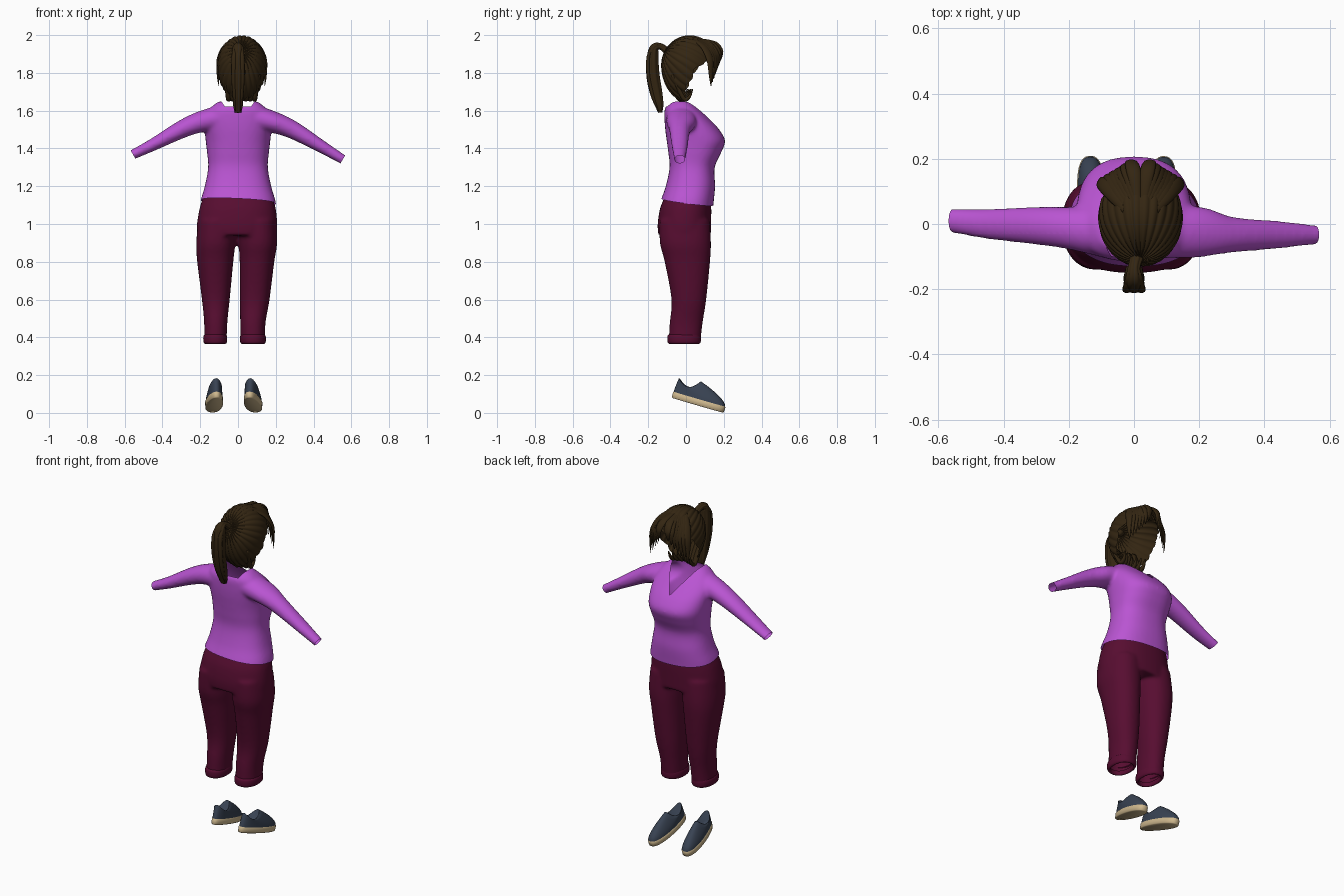
import bpy, bmesh, math
from mathutils import Vector, Matrix

if "Cube" in bpy.data.objects:
    bpy.data.objects.remove(bpy.data.objects["Cube"])


def material(name, rgb):
    m = bpy.data.materials.new(name)
    m.diffuse_color = (*rgb, 1)
    m.use_nodes = True
    m.node_tree.nodes["Principled BSDF"].inputs["Base Color"].default_value = m.diffuse_color
    return m


PURPLE = material("orchid purple", (0.49, 0.09, 0.65))
MAROON = material("dark maroon", (0.095, 0.004, 0.030))
BROWN = material("dark brown", (0.034, 0.019, 0.006))
SLATE = material("slate blue", (0.040, 0.055, 0.085))
TAN = material("tan rubber", (0.62, 0.48, 0.27))


def finish(name, bm, mat, normals=True):
    if normals:
        bmesh.ops.recalc_face_normals(bm, faces=bm.faces)
    me = bpy.data.meshes.new(name)
    bm.to_mesh(me)
    bm.free()
    me.materials.append(mat)
    ob = bpy.data.objects.new(name, me)
    bpy.context.collection.objects.link(ob)
    for p in me.polygons:
        p.use_smooth = True
    return ob


def resample(rows, steps):
    # Catmull-Rom through rows of numbers
    out, last = [], len(rows) - 1
    for i in range(last):
        p0, p1, p2, p3 = (rows[max(0, min(last, i + k))] for k in (-1, 0, 1, 2))
        for s in range(steps):
            t = s / steps
            out.append([0.5 * (2 * b + (c - a) * t + (2 * a - 5 * b + 4 * c - d) * t * t
                               + (3 * b - a - 3 * c + d) * t ** 3)
                        for a, b, c, d in zip(p0, p1, p2, p3)])
    return out + [list(rows[-1])]


def skin(bm, rings, cap_start=True, cap_end=True):
    vs = [[bm.verts.new(p) for p in r] for r in rings]
    n = len(vs[0])
    for a, b in zip(vs, vs[1:]):
        for i in range(n):
            bm.faces.new((a[i], a[(i + 1) % n], b[(i + 1) % n], b[i]))
    if cap_start:
        bm.faces.new(vs[0][::-1])
    if cap_end:
        bm.faces.new(vs[-1])


def loft(bm, rows, side, n=28, steps=5, power=2.0, axis=None, lobes=0, caps=True):
    # rows: x, y, z, half width along side, half width across it
    pts = resample(rows, steps)
    rings = []
    for i, p in enumerate(pts):
        c = Vector(p[:3])
        t = Vector(axis) if axis else (Vector(pts[min(i + 1, len(pts) - 1)][:3])
                                       - Vector(pts[max(i - 1, 0)][:3])).normalized()
        a = Vector(side)
        a = (a - t * a.dot(t)).normalized()
        b = t.cross(a)
        ring = []
        for k in range(n):
            w = math.tau * k / n
            f = 1 - 0.12 * (1 - abs(math.sin(lobes * w / 2))) if lobes else 1
            cw, sw = math.cos(w), math.sin(w)
            ring.append(c + a * math.copysign(abs(cw) ** (2 / power), cw) * p[3] * f
                        + b * math.copysign(abs(sw) ** (2 / power), sw) * p[4] * f)
        rings.append(ring)
    skin(bm, rings, caps, caps)


def upright(bm, rows, power=2.0, caps=True):
    # rows: z, x min, x max, y min, y max
    loft(bm, [((x0 + x1) / 2, (y0 + y1) / 2, z, (x1 - x0) / 2, (y1 - y0) / 2)
              for z, x0, x1, y0, y1 in rows], (1, 0, 0), 40, 5, power, (0, 0, 1), 0, caps)


def fuse(name, bm, mat):
    # merge overlapping volumes into one smooth skin, return it for cutting
    ob = finish(name, bm, mat)
    bpy.context.view_layer.objects.active = ob
    r = ob.modifiers.new("merge", 'REMESH')
    r.mode, r.voxel_size = 'VOXEL', 0.009
    s = ob.modifiers.new("soften", 'SMOOTH')
    s.factor, s.iterations = 0.5, 8
    for m in ("merge", "soften"):
        bpy.ops.object.modifier_apply(modifier=m)
    out = bmesh.new()
    out.from_mesh(ob.data)
    bpy.data.objects.remove(ob)
    return out


def cut(bm, co, no, clear=True):
    bmesh.ops.bisect_plane(bm, geom=bm.verts[:] + bm.edges[:] + bm.faces[:], dist=1e-5,
                           plane_co=co, plane_no=no, clear_outer=clear)


# Sweater: torso and sleeves fused, then opened at hem, cuffs and neck
bm = bmesh.new()
upright(bm, [(z, -w, w, b, f) for z, w, b, f in (
    (1.05, .207, -.15, .14), (1.12, .199, -.135, .147), (1.2, .176, -.107, .154),
    (1.3, .158, -.087, .152), (1.38, .164, -.094, .187), (1.44, .171, -.102, .207),
    (1.5, .177, -.11, .176), (1.56, .177, -.114, .12), (1.61, .15, -.112, .068),
    (1.648, .105, -.085, .025))], 2.4)
sleeves = (
    [(-.08, -.025, 1.565, .08, .068), (-.2, -.012, 1.54, .065, .056), (-.3, -.005, 1.5, .058, .047),
     (-.45, 0, 1.42, .046, .033), (-.556, .01, 1.368, .037, .026), (-.6, .012, 1.347, .036, .025)],
    [(.08, -.025, 1.565, .08, .068), (.2, -.025, 1.535, .078, .056), (.3, -.033, 1.493, .055, .047),
     (.45, -.033, 1.405, .042, .033), (.555, -.033, 1.342, .03, .026), (.6, -.033, 1.315, .03, .025)])
for rows in sleeves:
    loft(bm, rows, (0, 1, 0))
bm = fuse("sweater draft", bm, PURPLE)
cut(bm, (0, 0, 1.118), (-.05, -.13, -1))
cut(bm, (-.557, 0, 1.37), (-.87, 0, -.5))
cut(bm, (.555, 0, 1.342), (.86, 0, -.52))
for sx in (-1, 1):
    cut(bm, (0, 0, 1.52), (sx, 0, -.68), False)
cut(bm, (0, -.03, 0), (0, 1, 0), False)
cut(bm, (0, 0, 1.622), (0, 0, 1), False)
hole = []
for f in bm.faces:
    c = f.calc_center_median()
    if abs(c.x) < .68 * (c.z - 1.52) and (c.y > -.03 or c.z > 1.622):
        hole.append(f)
bmesh.ops.delete(bm, geom=hole, context='FACES')
finish("sweater", bm, PURPLE, False)

# Trousers: hips and two legs fused, open at waist and ankles
bm = bmesh.new()
upright(bm, [(1.19, -.175, .17, -.1, .12), (1.14, -.186, .183, -.115, .13),
             (1.08, -.204, .2, -.138, .134), (1.0, -.217, .208, -.15, .133),
             (.94, -.214, .206, -.147, .132)], 2.3)
legs = (
    [(1.02, -.21, -.005, -.14, .125), (.9, -.221, -.014, -.138, .132), (.8, -.216, -.025, -.113, .127),
     (.6, -.191, -.044, -.077, .107), (.47, -.179, -.057, -.087, .087), (.34, -.181, -.061, -.093, .072)],
    [(1.02, .0, .2, -.14, .125), (.9, .004, .207, -.138, .132), (.8, .009, .192, -.113, .127),
     (.6, .01, .167, -.077, .107), (.47, .012, .145, -.087, .087), (.34, .015, .143, -.093, .072)])
for rows in legs:
    upright(bm, rows, 2.2)
bm = fuse("trousers draft", bm, MAROON)
cut(bm, (0, 0, 1.15), (0, 0, 1))
cut(bm, (0, 0, .375), (0, 0, -1))
finish("trousers", bm, MAROON, False)

# Rolled trouser cuffs
for side, x0, x1 in (("left", -.183, -.058), ("right", .011, .147)):
    bm = bmesh.new()
    upright(bm, [(z, x0 + d, x1 - d, -.098 + d, .078 - d) for z, d in (
        (.416, .008), (.408, .001), (.392, -.001), (.374, .001), (.366, .008),
        (.37, .016), (.39, .018))], 2.2, False)
    finish(side + " trouser cuff", bm, MAROON)


# Slip-on shoes, modelled flat then tipped toe-down
def outline(a, z, grow=0.0):
    y = .143 - (.143 + grow) * math.cos(a)
    s = math.sin(a)
    return Vector((math.copysign(abs(s) ** .8, s) * (.037 + .013 * y / .286 + grow), y, z))


def collar(a, z=None, shrink=0.0):
    c = math.cos(a)
    top = .08 + (.03 if c > 0 else .045) * c * c
    return Vector((math.sin(a) * (.034 - shrink), .068 - (.06 - shrink) * c,
                   top if z is None else z))


angles = [math.tau * i / 48 for i in range(48)]
for side, x, yaw in (("left", -.112, 5), ("right", .06, -7)):
    place = (Matrix.Translation((x, -.075, .08)) @ Matrix.Rotation(math.radians(yaw), 4, 'Z')
             @ Matrix.Rotation(math.radians(-16), 4, 'X'))
    bm = bmesh.new()
    skin(bm, [[outline(a, z, g) for a in angles] for z, g in (
        (0, -.004), (.004, .001), (.03, .002), (.035, -.002))])
    bm.transform(place)
    sole = finish(side + " shoe sole", bm, TAN)
    bpy.ops.object.select_all(action='DESELECT')
    sole.select_set(True)
    bpy.context.view_layer.objects.active = sole
    bpy.ops.object.shade_smooth_by_angle(angle=math.radians(50))
    bm = bmesh.new()
    rings = []
    for i in range(9):
        t = i / 8
        ring = []
        for a in angles:
            o, c = outline(a, .033, -.001), collar(a)
            p = o.lerp(c, t ** 1.7)
            p.z = o.z + (c.z - o.z) * t
            ring.append(p)
        rings.append(ring)
    rings.append([collar(a, None, .004) for a in angles])
    rings.append([collar(a, .042, .005) for a in angles])
    skin(bm, rings, False, True)
    bm.transform(place)
    finish(side + " shoe upper", bm, SLATE)

# Hair cap: combed ridges run from the ponytail root round to an open face
bm = bmesh.new()
u, v, w = Vector((0, -.87, .49)), Vector((0, .49, .87)), Vector((1, 0, 0))
rings = []
for i in range(1, 25):
    ring = []
    for k in range(208):
        phi = math.tau * k / 208
        c = math.cos(phi)
        edge = math.radians(103 + (28 if c > 0 else -3) * abs(c) + 2.5 * math.sin(11 * phi))
        th = edge * i / 24
        d = u * math.cos(th) + (v * c + w * math.sin(phi)) * math.sin(th)
        d *= .965 + .035 * abs(math.sin(13 * phi))
        drop = 1.25 if d.z < 0 else 1
        ring.append((.02 + d.x * .13, .02 + d.y * .152, 1.84 + d.z * .16 * drop))
    rings.append(ring)
skin(bm, rings, True, False)
finish("hair cap", bm, BROWN)

# Fringe: locks parted near the middle, longer towards the temples
bm = bmesh.new()
for s in (-1, 1):
    for i in range(7):
        t = i / 6
        end_x = .02 + s * (.03 + .095 * t)
        loft(bm, [(.02 + s * (.01 + .035 * t), .07 - .03 * t, 1.978, .012, .006),
                  (.02 + s * (.02 + .07 * t), .155 - .06 * t, 1.958 - .02 * t, .022, .009),
                  (.02 + s * (.028 + .093 * t), .188 - .062 * t, 1.92 - .05 * t, .02, .008),
                  (end_x, .187 - .056 * t, 1.885 - .10 * t, .011, .005),
                  (end_x - s * .004, .178 - .046 * t, 1.855 - .125 * t, .002, .001)],
             (1, -s * t * 1.8, 0), 10, 5)
finish("fringe locks", bm, BROWN)

# Nape hair gathered below the cap
bm = bmesh.new()
for i in range(7):
    x = .02 + (i - 3) * .024
    b = abs(i - 3) * .009
    loft(bm, [(x * 1.15, -.1 + b, 1.79, .016, .008), (x, -.062 + b, 1.71, .017, .012),
              (x * .95, -.035 + b, 1.66, .014, .012), (x * .95, -.008 + b, 1.675, .011, .008),
              (x, .008 + b, 1.715, .004, .003)], (1, 0, 0), 10, 4)
finish("nape hair", bm, BROWN)

# Ponytail with a tied root and grooved strands
bm = bmesh.new()
loft(bm, [(.01, -.10, 1.915, .022, .02), (0, -.135, 1.94, .02, .018), (0, -.168, 1.93, .03, .026),
          (0, -.177, 1.87, .034, .033), (0, -.174, 1.78, .034, .037), (0, -.157, 1.69, .03, .034),
          (0, -.142, 1.63, .027, .024), (0, -.137, 1.59, .018, .012)], (1, 0, 0), 48, 6, lobes=8)
for s in (-1, 0, 1):
    loft(bm, [(s * .012, -.15, 1.95, .01, .006), (s * .02, -.195, 1.9, .013, .01),
              (s * .022, -.2, 1.8, .014, .01), (s * .018, -.178, 1.69, .012, .01),
              (s * .016, -.145, 1.6, .004, .003)], (1, 0, 0), 10, 5)
finish("ponytail", bm, BROWN)
